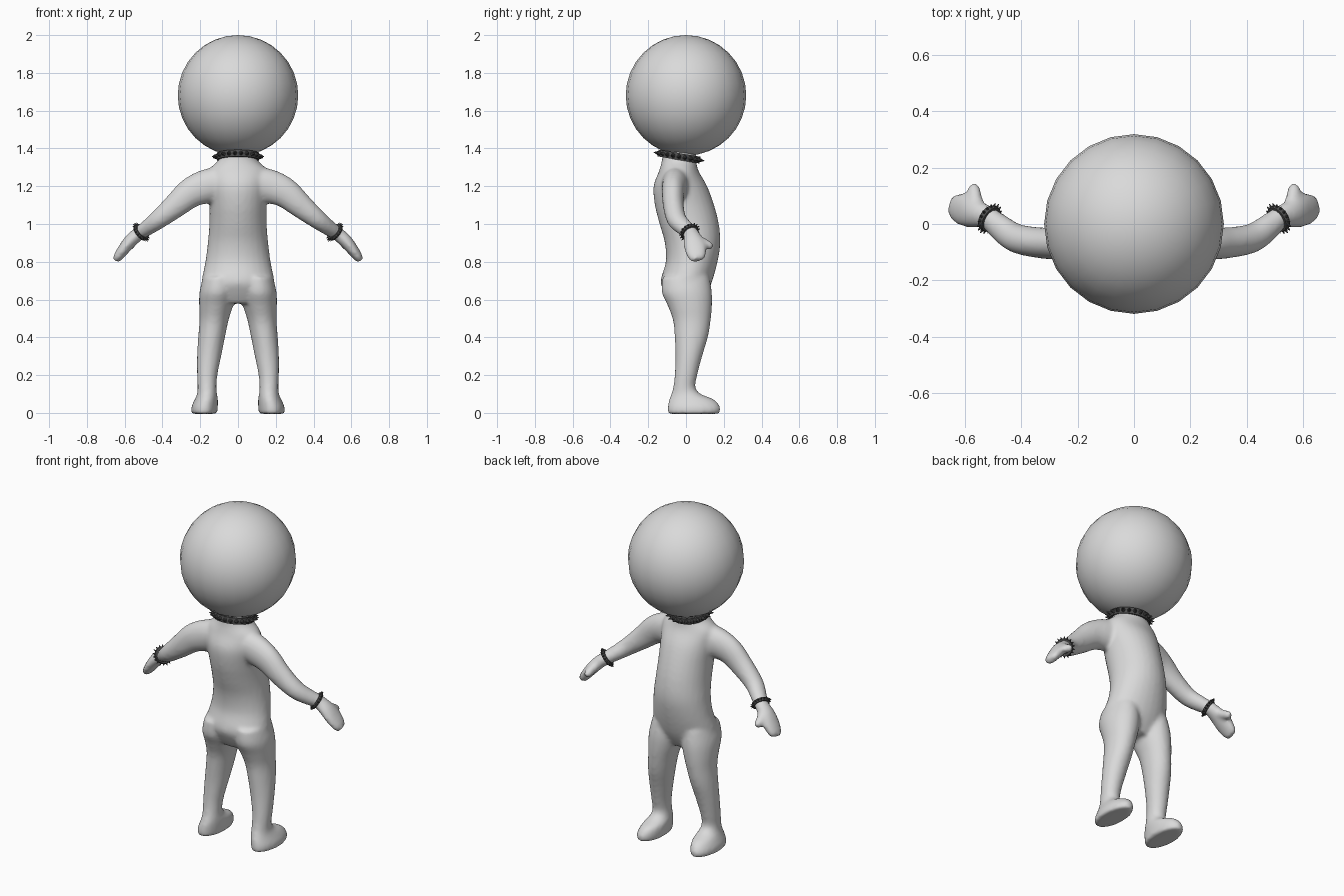
import bpy, bmesh, math
from mathutils import Vector, Matrix

if "Cube" in bpy.data.objects:
    bpy.data.objects.remove(bpy.data.objects["Cube"])


def material(name, value):
    m = bpy.data.materials.new(name)
    m.diffuse_color = (value, value, value, 1)
    m.use_nodes = True
    m.node_tree.nodes["Principled BSDF"].inputs["Base Color"].default_value = m.diffuse_color
    return m


SKIN = material("pale grey", 0.7)
DARK = material("dark grey", 0.075)


def add_object(name, bm, mat):
    bmesh.ops.recalc_face_normals(bm, faces=bm.faces[:])
    me = bpy.data.meshes.new(name)
    bm.to_mesh(me)
    bm.free()
    me.materials.append(mat)
    ob = bpy.data.objects.new(name, me)
    bpy.context.collection.objects.link(ob)
    return ob


def refine(rows, steps=4):
    """Catmull-Rom interpolation of ring rows."""
    out = []
    for i in range(len(rows) - 1):
        p = [rows[max(0, min(len(rows) - 1, i + k))] for k in (-1, 0, 1, 2)]
        for s in range(steps):
            t = s / steps
            out.append([0.5 * (2 * b + (c - a) * t + (2 * a - 5 * b + 4 * c - d) * t * t
                               + (3 * b - a - 3 * c + d) * t ** 3) for a, b, c, d in zip(*p)])
    return out + [list(rows[-1])]


def loft(bm, rows, upright, side=1, n=28):
    """Rows are x, y, z, radius across, radius along; rings lie flat or follow the path."""
    rows = refine(rows)
    rings = []
    for i, (x, y, z, ra, rb) in enumerate(rows):
        u, v = Vector((1, 0, 0)), Vector((0, 1, 0))
        if not upright:
            a, b = rows[max(i - 1, 0)], rows[min(i + 1, len(rows) - 1)]
            d = (Vector(b[:3]) - Vector(a[:3])).normalized()
            v = (v - d * v.dot(d)).normalized()
            u = d.cross(v)
        ring = []
        for k in range(n):
            t = math.tau * k / n
            p = Vector((x, y, z)) + u * (ra * math.cos(t)) + v * (rb * math.sin(t))
            ring.append(bm.verts.new((p.x * side, p.y, p.z)))
        rings.append(ring)
    faces = [bm.faces.new(rings[0]), bm.faces.new(rings[-1][::-1])]
    for r, s in zip(rings, rings[1:]):
        for k in range(n):
            faces.append(bm.faces.new((r[k], s[k], s[(k + 1) % n], r[(k + 1) % n])))


# Body: torso, legs, feet, arms and hands fused into one smooth skin
torso = [(0, 0.0, 0.58, 0.15, 0.08), (0, 0.0, 0.64, 0.19, 0.115), (0, 0.003, 0.70, 0.192, 0.137),
         (0, 0.03, 0.80, 0.173, 0.137), (0, 0.035, 0.90, 0.16, 0.147), (0, 0.017, 1.0, 0.152, 0.157),
         (0, -0.008, 1.1, 0.152, 0.157), (0, -0.03, 1.2, 0.16, 0.142), (0, -0.038, 1.28, 0.16, 0.105),
         (0, -0.037, 1.33, 0.11, 0.092), (0, -0.035, 1.37, 0.092, 0.09), (0, -0.02, 1.43, 0.11, 0.11)]
leg = [(0.10, 0.0, 0.72, 0.085, 0.125), (0.108, 0.004, 0.64, 0.096, 0.133), (0.116, 0.02, 0.57, 0.09, 0.118),
       (0.127, 0.031, 0.49, 0.077, 0.1), (0.14, 0.028, 0.40, 0.071, 0.088), (0.153, 0.015, 0.30, 0.064, 0.071),
       (0.163, 0.0, 0.20, 0.054, 0.06), (0.164, -0.009, 0.135, 0.05, 0.059),
       (0.164, 0.0, 0.10, 0.053, 0.078), (0.168, 0.03, 0.07, 0.062, 0.12),
       (0.177, 0.042, 0.03, 0.07, 0.14), (0.179, 0.04, -0.005, 0.068, 0.137)]
arm = [(0.07, -0.05, 1.22, 0.09, 0.08), (0.17, -0.06, 1.198, 0.09, 0.068), (0.25, -0.068, 1.165, 0.08, 0.06),
       (0.33, -0.067, 1.098, 0.066, 0.055), (0.42, -0.05, 1.025, 0.051, 0.052), (0.48, -0.008, 0.98, 0.042, 0.046),
       (0.52, 0.024, 0.953, 0.037, 0.04), (0.565, 0.038, 0.915, 0.036, 0.052),
       (0.60, 0.05, 0.873, 0.032, 0.06), (0.632, 0.057, 0.83, 0.026, 0.05), (0.646, 0.062, 0.808, 0.019, 0.034)]
thumb = [(0.548, 0.045, 0.925, 0.027, 0.027), (0.562, 0.085, 0.904, 0.026, 0.026),
         (0.568, 0.12, 0.886, 0.024, 0.024), (0.569, 0.141, 0.876, 0.015, 0.015)]
bm = bmesh.new()
loft(bm, torso, True)
for side in (1, -1):
    loft(bm, leg, True, side)
    loft(bm, arm, False, side)
    loft(bm, thumb, False, side, 16)
body = add_object("body", bm, SKIN)
mod = body.modifiers.new("fuse", 'REMESH')
mod.mode = 'VOXEL'
mod.voxel_size = 0.011
mod.use_smooth_shade = True
mod = body.modifiers.new("soften", 'SMOOTH')
mod.factor = 0.5
mod.iterations = 7

# Head
bm = bmesh.new()
bmesh.ops.create_uvsphere(bm, u_segments=24, v_segments=16, radius=0.319,
                          matrix=Matrix.Translation((0, 0, 1.681)))
for f in bm.faces:
    f.smooth = True
add_object("head", bm, SKIN)


def spiked_band(name, centre, axis, radius, height, spikes, spike_r, spike_len):
    """Flat band with a row of cone studs pointing outwards."""
    bm = bmesh.new()
    place = Matrix.Translation(centre) @ Vector(axis).to_track_quat('Z', 'Y').to_matrix().to_4x4()
    n, h = 40, height / 2
    profile = [(radius - 0.012, -h), (radius, -h), (radius + 0.003, 0), (radius, h), (radius - 0.012, h)]
    rings = [[bm.verts.new(place @ Vector((r * math.cos(math.tau * k / n), r * math.sin(math.tau * k / n), z)))
              for k in range(n)] for r, z in profile]
    for i in range(len(rings)):
        a, b = rings[i], rings[(i + 1) % len(rings)]
        for k in range(n):
            bm.faces.new((a[k], a[(k + 1) % n], b[(k + 1) % n], b[k]))
    for k in range(spikes):
        spin = Matrix.Rotation(math.tau * k / spikes, 4, 'Z')
        out = Matrix.Translation((radius + spike_len / 2, 0, 0)) @ Matrix.Rotation(math.pi / 2, 4, 'Y')
        bmesh.ops.create_cone(bm, cap_ends=True, segments=8, radius1=spike_r, radius2=0.001,
                              depth=spike_len, matrix=place @ spin @ out)
    add_object(name, bm, DARK)


# Collar and wristbands
spiked_band("collar", (0, -0.037, 1.357), (0, 0.17, 1), 0.112, 0.036, 22, 0.012, 0.026)
for side, name in ((1, "right_wristband"), (-1, "left_wristband")):
    spiked_band(name, (0.513 * side, 0.019, 0.957), (0.66 * side, 0.42, -0.55), 0.047, 0.02, 18, 0.006, 0.014)
